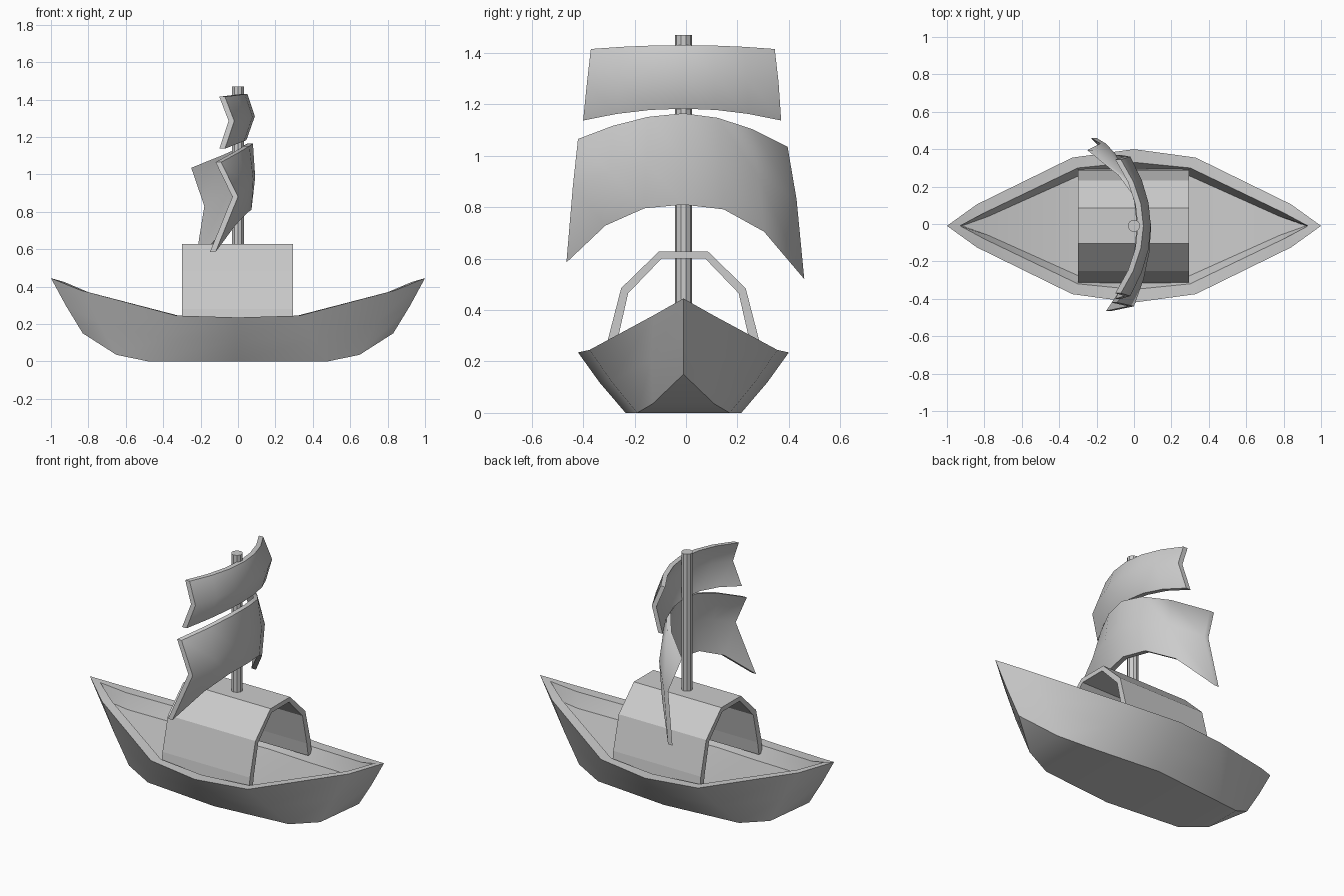
import bpy, bmesh
from math import radians

if "Cube" in bpy.data.objects:
    bpy.data.objects.remove(bpy.data.objects["Cube"])

CY = -0.01  # centre line of the boat


def make(name, verts, faces, angle=None):
    mesh = bpy.data.meshes.new(name)
    mesh.from_pydata(verts, [], faces)
    bm = bmesh.new()
    bm.from_mesh(mesh)
    bmesh.ops.recalc_face_normals(bm, faces=bm.faces)
    bm.to_mesh(mesh)
    bm.free()
    if angle:
        mesh.shade_smooth()
        mesh.set_sharp_from_angle(angle=radians(angle))
    obj = bpy.data.objects.new(name, mesh)
    bpy.context.collection.objects.link(obj)
    return obj


def ring(q):
    """Mirror a quarter outline (bow to midship) into a closed 12-point loop."""
    half = q + [(-x, y, z) for x, y, z in reversed(q[:-1])]
    loop = half + [(x, -y, z) for x, y, z in reversed(half[1:-1])]
    return [(x, y + CY, z) for x, y, z in loop]


# Hull: chine, outer rim, inner rim and deck edge, from bottom to top and inside
chine = [(.83, 0, .15), (.65, .12, .035), (.48, .18, 0), (0, .225, 0)]
rim = [(1, 0, .445), (.84, .115, .38), (.33, .365, .245), (0, .41, .235)]
inner = [(.93, 0, .425), (.80, .07, .37), (.30, .31, .24), (0, .34, .235)]
deck = [(.92, 0, .33), (.78, .05, .28), (.29, .27, .16), (0, .295, .155)]
belly = [tuple((a + b) / 2 for a, b in zip(p, r)) for p, r in zip(chine, rim)]
belly = [(x + (.005 if i == 0 else 0), y + (.008 if i else 0), z)
         for i, (x, y, z) in enumerate(belly)]
rings = [chine, belly, rim, inner, deck]
verts = [v for q in rings for v in ring(q)]
faces = []
for r in range(len(rings) - 1):
    for i in range(12):
        j = (i + 1) % 12
        faces.append((r * 12 + i, r * 12 + j, r * 12 + 12 + j, r * 12 + 12 + i))
for base in (0, 12 * (len(rings) - 1)):  # bottom and deck planking
    for i in range(6):
        strip = dict.fromkeys((i, i + 1, 11 - i, (12 - i) % 12))
        faces.append(tuple(base + k for k in strip))
make("hull", verts, faces, 30)

# Cabin: open-ended arched shell
outer = [(.305, .2), (.295, .28), (.242, .485), (.095, .628)]
inside = [(.27, .2), (.257, .28), (.215, .465), (.085, .60)]


def arch(half):
    return half + [(-y, z) for y, z in reversed(half)]


profile = arch(outer) + arch(inside)
n = 8
verts = [(x, y + CY, z) for x in (-.30, .295) for y, z in profile]
faces = []
for i in range(n - 1):
    a, b, c, d = i, i + 1, n + i + 1, n + i
    o = 2 * n
    faces += [(a, b, c, d), (a + o, b + o, c + o, d + o),
              (a, b, b + o, a + o), (d, c, c + o, d + o)]
for i in (0, n - 1):
    faces.append((i, n + i, 3 * n + i, 2 * n + i))
make("cabin_roof", verts, faces)

# Mast
bpy.ops.mesh.primitive_cylinder_add(vertices=10, radius=.033, depth=1.31,
                                    location=(0, CY, .815))
bpy.context.object.name = "mast"


def sail(name, rows, cols=7, thick=.03):
    """Each row: left end, centre, right end, power of the vertical curve."""
    verts = []
    for back in (0, thick):
        for left, mid, right, p in rows:
            for c in range(cols):
                t = 2 * c / (cols - 1) - 1
                e, a = (left if t < 0 else right), abs(t)
                x, y, z = (m + (k - m) * a ** w
                           for m, k, w in zip(mid, e, (2, 1, p)))
                verts.append((x - back, y, z))
    size = len(rows) * cols
    faces = []
    for r in range(len(rows) - 1):
        for c in range(cols - 1):
            i = r * cols + c
            f = (i, i + 1, i + cols + 1, i + cols)
            faces += [f, tuple(k + size for k in f)]
    last = size - cols
    edge = (list(range(cols)) + list(range(2 * cols - 1, size, cols))
            + list(range(size - 2, last - 1, -1))
            + list(range(last - cols, 0, -cols)))
    for a, b in zip(edge, edge[1:] + edge[:1]):
        faces.append((a, b, b + size, a + size))
    make(name, verts, faces, 55)


# Sails, bellied forward, the lower one slightly turned
sail("lower_sail", [
    ((-.09, -.42, 1.065), (.08, CY, 1.165), (-.22, .395, 1.035), 1.8),
    ((.0, -.44, .88), (.092, CY, .985), (-.15, .43, .83), 2),
    ((-.12, -.465, .585), (.072, CY, .81), (-.2, .46, .52), 2.5)])
sail("upper_sail", [
    ((-.07, -.37, 1.415), (.05, CY, 1.43), (-.07, .345, 1.415), 2),
    ((-.02, -.385, 1.285), (.09, CY, 1.31), (-.02, .36, 1.285), 2),
    ((-.07, -.40, 1.137), (.045, CY, 1.183), (-.07, .37, 1.137), 2)])
